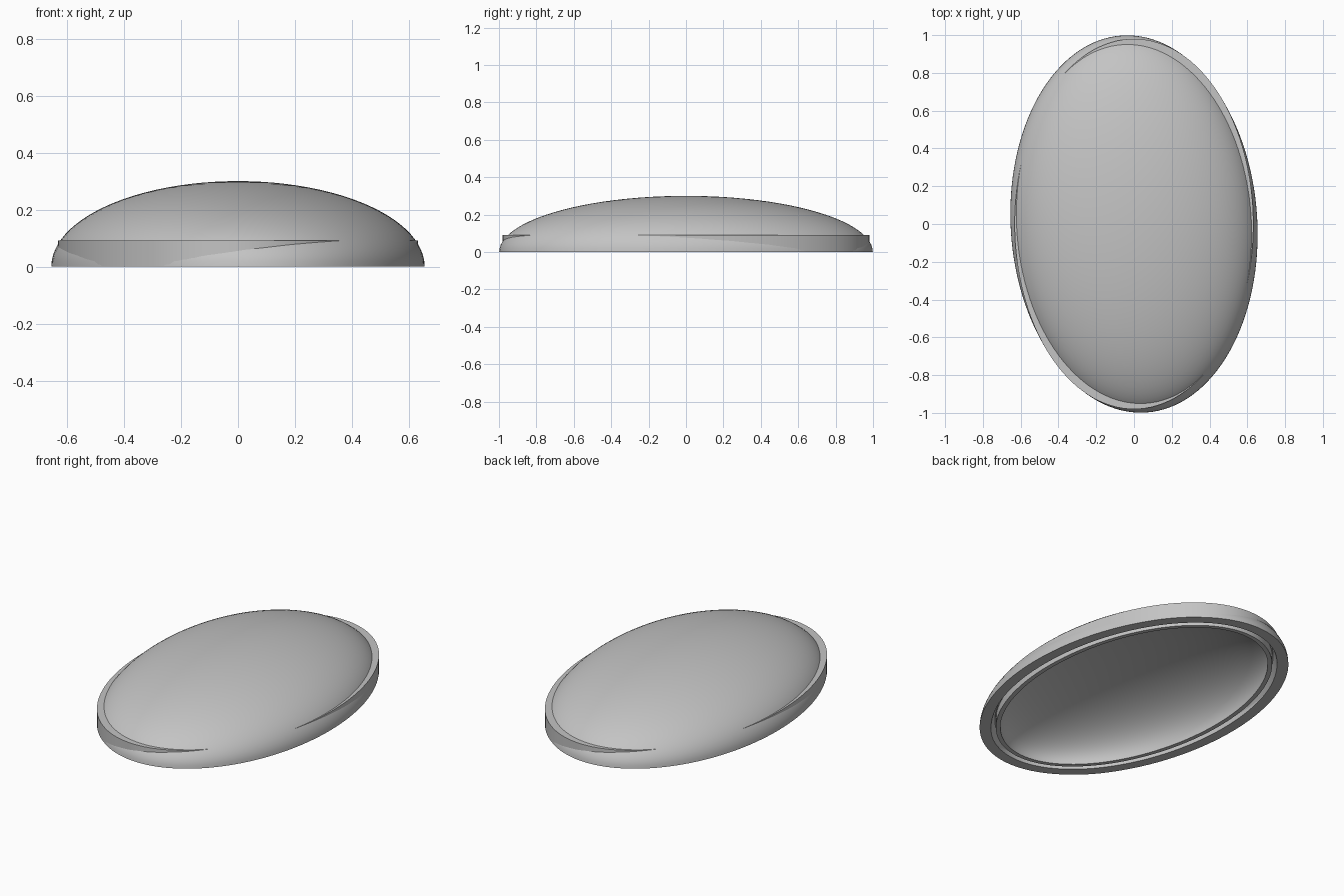
import bpy
import math

if "Cube" in bpy.data.objects:
    bpy.data.objects.remove(bpy.data.objects["Cube"], do_unlink=True)

SEGMENTS = 128
HALF_X, HALF_Y, HEIGHT = 0.653, 1.0, 0.30

grey = bpy.data.materials.new("plain grey")
grey.use_nodes = True
grey.diffuse_color = (0.55, 0.55, 0.55, 1)
grey.node_tree.nodes["Principled BSDF"].inputs["Base Color"].default_value = grey.diffuse_color


def elliptical_loft(name, rings, turn=0.0, closed=False):
    """Join rings of (half x, half y, z); a ring of zero size ends in a pole."""
    verts, faces, loops = [], [], []
    for rx, ry, z in rings:
        count = SEGMENTS if rx > 0 else 1
        loops.append(list(range(len(verts), len(verts) + count)))
        for i in range(count):
            a = math.tau * i / SEGMENTS
            x, y = rx * math.cos(a), ry * math.sin(a)
            verts.append((x * math.cos(turn) - y * math.sin(turn),
                          x * math.sin(turn) + y * math.cos(turn), z))
    pairs = list(zip(loops, loops[1:]))
    if closed:
        pairs.append((loops[-1], loops[0]))
    for low, high in pairs:
        for i in range(SEGMENTS):
            j = (i + 1) % SEGMENTS
            if len(low) == 1:
                faces.append((low[0], high[j], high[i]))
            elif len(high) == 1:
                faces.append((low[i], low[j], high[0]))
            else:
                faces.append((low[i], low[j], high[j], high[i]))
    mesh = bpy.data.meshes.new(name)
    mesh.from_pydata(verts, [], faces)
    mesh.materials.append(grey)
    obj = bpy.data.objects.new(name, mesh)
    bpy.context.collection.objects.link(obj)
    bpy.ops.object.select_all(action="DESELECT")
    obj.select_set(True)
    bpy.context.view_layer.objects.active = obj
    bpy.ops.object.shade_smooth_by_angle(angle=math.radians(30))
    return obj


def dome_rings(rx, ry, height, steps=24):
    """Rings of a half ellipsoid from its foot to its pole."""
    rings = []
    for k in range(steps):
        t = math.pi / 2 * k / steps
        rings.append((rx * math.cos(t), ry * math.cos(t), height * math.sin(t)))
    return rings + [(0, 0, height)]


def inset(amount, z):
    return (HALF_X - amount, HALF_Y - amount, z)


# Hollow dome: cavity, lip, groove, rim, then outer skin
cavity = dome_rings(HALF_X - 0.115, HALF_Y - 0.115, HEIGHT - 0.05)
underside = [inset(0.09, 0), inset(0.09, 0.05), inset(0.06, 0.05), inset(0.06, 0)]
skin = dome_rings(HALF_X, HALF_Y, HEIGHT)
elliptical_loft("dome_shell", cavity[::-1] + underside + skin, turn=math.radians(3.6))

# Upright band, set straight so the turned dome breaks through it
BAND_X, BAND_Y, BAND_TOP = 0.632, 0.98, 0.092
elliptical_loft("rim_band", [
    (BAND_X - 0.02, BAND_Y - 0.02, 0),
    (BAND_X, BAND_Y, 0),
    (BAND_X, BAND_Y, BAND_TOP),
    (BAND_X - 0.06, BAND_Y - 0.06, BAND_TOP),
], closed=True)
